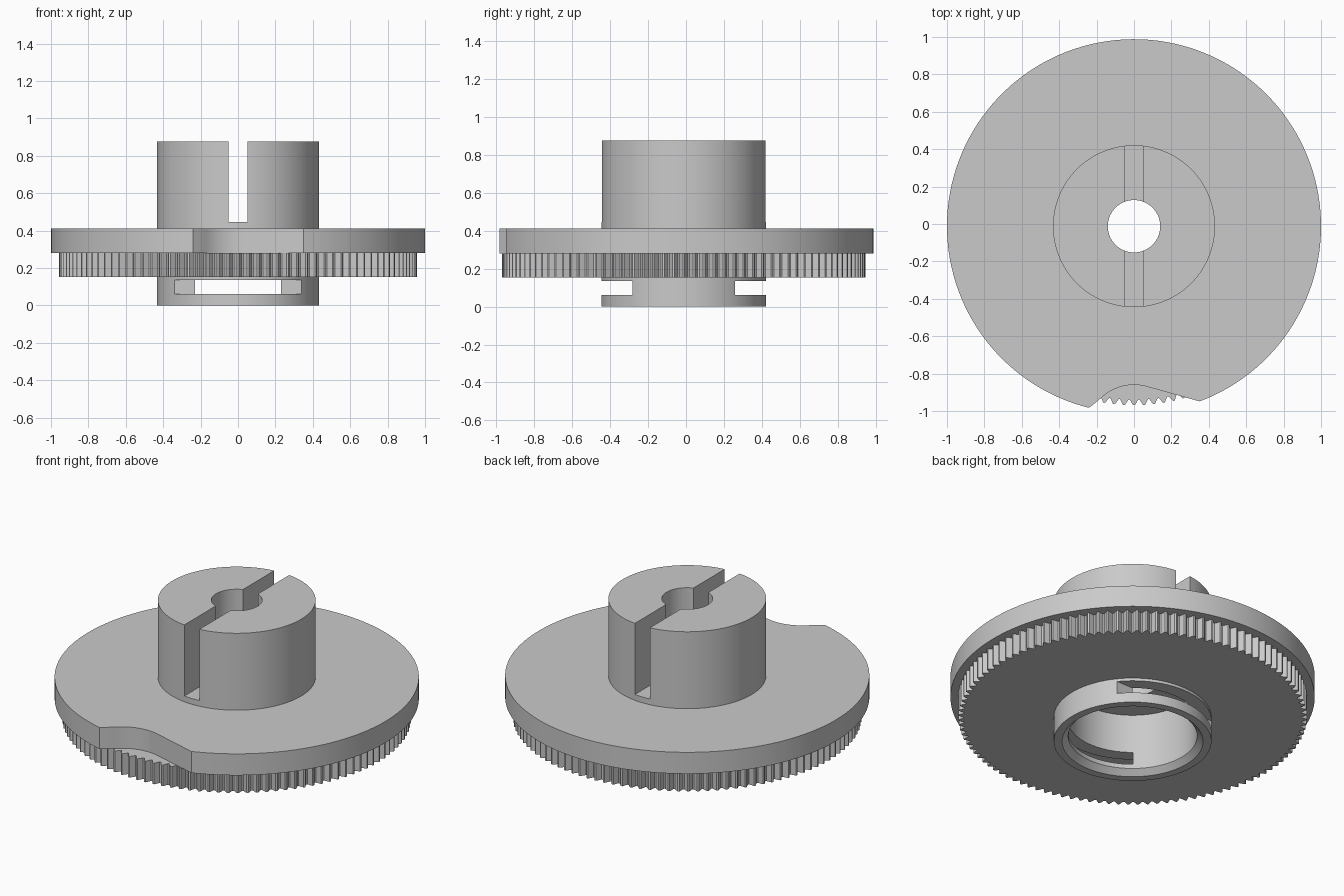
import bpy, bmesh, math

CY = -0.012          # axis of the turned parts
TEETH = 112
SEG = 128

cube = bpy.data.objects.get("Cube")
if cube:
    bpy.data.objects.remove(cube, do_unlink=True)

grey = bpy.data.materials.new("plain grey")
grey.use_nodes = True
grey.diffuse_color = (0.59, 0.59, 0.59, 1)
grey.node_tree.nodes["Principled BSDF"].inputs["Base Color"].default_value = (0.59, 0.59, 0.59, 1)


def circle(r):
    return [(r * math.cos(2 * math.pi * i / SEG), r * math.sin(2 * math.pi * i / SEG) + CY)
            for i in range(SEG)]


def stack(name, layers):
    """Skin a closed solid through outlines given as (points, z)."""
    bm = bmesh.new()
    rings = [[bm.verts.new((x, y, z)) for x, y in pts] for pts, z in layers]
    for low, high in zip(rings, rings[1:]):
        n = len(low)
        for i in range(n):
            j = (i + 1) % n
            bm.faces.new((low[i], low[j], high[j], high[i]))
    bm.faces.new(rings[0][::-1])
    bm.faces.new(rings[-1])
    bmesh.ops.recalc_face_normals(bm, faces=bm.faces)
    mesh = bpy.data.meshes.new(name)
    bm.to_mesh(mesh)
    bm.free()
    mesh.materials.append(grey)
    obj = bpy.data.objects.new(name, mesh)
    bpy.context.scene.collection.objects.link(obj)
    return obj


def box(name, x, y0, y1, z0, z1):
    pts = [(-x, y0), (x, y0), (x, y1), (-x, y1)]
    return stack(name, [(pts, z0), (pts, z1)])


def select(obj):
    bpy.ops.object.select_all(action='DESELECT')
    obj.select_set(True)
    bpy.context.view_layer.objects.active = obj


def cut(obj, cutter):
    cutter.hide_render = True
    select(obj)
    mod = obj.modifiers.new("cut", 'BOOLEAN')
    mod.operation = 'DIFFERENCE'
    mod.solver = 'EXACT'
    mod.object = cutter
    bpy.ops.object.modifier_apply(modifier=mod.name)


# Flange outline: a round rim with a shallow finger notch at the front
a0 = math.atan2(-0.933, 0.35)
a1 = math.atan2(-0.968, -0.24) + 2 * math.pi
rim = [(math.cos(a0 + (a1 - a0) * i / SEG), math.sin(a0 + (a1 - a0) * i / SEG) + CY)
       for i in range(SEG + 1)]
notch = [(-0.205, -0.955)]
for i in range(17):
    x = -0.18 + 0.245 * i / 16
    notch.append((x, -1.115 + math.sqrt(0.255 ** 2 - x * x)))
flange_outline = rim + notch

# Gear outline: fine straight-sided teeth
gear_outline = []
for t in range(TEETH):
    for offset, r in ((-0.42, 0.928), (-0.09, 0.957), (0.09, 0.957), (0.42, 0.928)):
        a = 2 * math.pi * (t + offset) / TEETH - math.pi / 2
        gear_outline.append((r * math.cos(a), r * math.sin(a) + CY))

# Main parts
collar = stack("lower_collar", [(circle(0.433), 0), (circle(0.433), 0.152)])
gear = stack("toothed_ring", [(gear_outline, 0.152), (gear_outline, 0.28)])
flange = stack("flange", [(flange_outline, 0.28), (flange_outline, 0.41)])
hub = stack("upper_hub", [(circle(0.433), 0.41), (circle(0.433), 0.876)])
parts = [collar, gear, flange, hub]

# Stepped bore with a chamfered mouth
bore = stack("bore_cutter", [(circle(r), z) for r, z in
                             ((0.42, -0.033), (0.354, 0.033), (0.354, 0.37),
                              (0.14, 0.37), (0.14, 1.0))])
for part in parts:
    cut(part, bore)

# Driver slot across the hub, side windows through the collar
slot = box("slot_cutter", 0.05, -0.7, 0.7, 0.445, 1.0)
cut(hub, slot)
windows = [box("front_window_cutter", 0.6, CY - 0.6, CY - 0.27, 0.06, 0.135),
           box("back_window_cutter", 0.6, CY + 0.27, CY + 0.6, 0.06, 0.135)]
for window in windows:
    cut(collar, window)

for helper in [bore, slot] + windows:
    bpy.data.objects.remove(helper, do_unlink=True)

for part in parts:
    select(part)
    bpy.ops.object.shade_smooth_by_angle(angle=math.radians(25))
